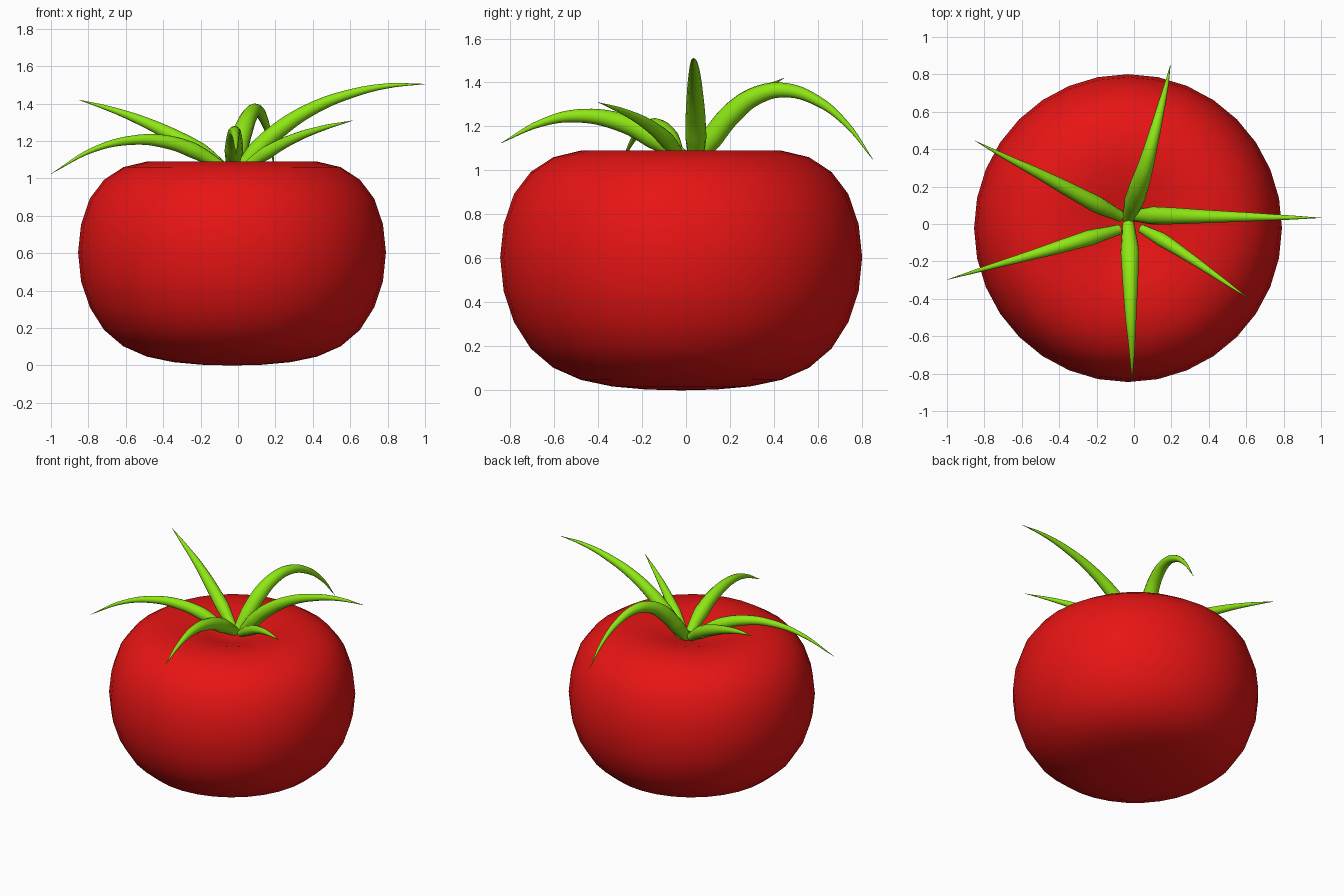
import bpy, bmesh, math

if "Cube" in bpy.data.objects:
    bpy.data.objects.remove(bpy.data.objects["Cube"])


def material(name, color):
    m = bpy.data.materials.new(name)
    m.diffuse_color = (*color, 1)
    m.use_nodes = True
    m.node_tree.nodes["Principled BSDF"].inputs["Base Color"].default_value = m.diffuse_color
    return m


red = material("red_skin", (0.8, 0.007, 0.007))
green = material("green_leaf", (0.27, 0.8, 0.007))

# Fruit: (radius, height) profile spun into a squat body with a dimpled top
CX, CY = -0.032, -0.022
profile = [(0, 0), (0.16, 0.004), (0.315, 0.018), (0.457, 0.048), (0.582, 0.103),
           (0.684, 0.19), (0.76, 0.31), (0.807, 0.45), (0.823, 0.605), (0.807, 0.755),
           (0.76, 0.893), (0.684, 0.993), (0.582, 1.06), (0.457, 1.09), (0.315, 1.088),
           (0.16, 1.045), (0, 1.0)]
bm = bmesh.new()
verts = [bm.verts.new((CX, CY + r, z)) for r, z in profile]
edges = [bm.edges.new(pair) for pair in zip(verts, verts[1:])]
bmesh.ops.spin(bm, geom=verts + edges, cent=(CX, CY, 0), axis=(0, 0, 1),
               angle=math.tau, steps=32)
bmesh.ops.remove_doubles(bm, verts=bm.verts, dist=1e-4)
bmesh.ops.recalc_face_normals(bm, faces=bm.faces)
for f in bm.faces:
    f.smooth = True
mesh = bpy.data.meshes.new("fruit")
bm.to_mesh(mesh)
bm.free()
mesh.materials.append(red)
bpy.context.collection.objects.link(bpy.data.objects.new("fruit", mesh))


# Leaves: tapered round tubes along arching paths
def leaf(name, thickness, points):
    cu = bpy.data.curves.new(name, 'CURVE')
    cu.dimensions = '3D'
    cu.bevel_depth = thickness
    cu.bevel_resolution = 4
    cu.resolution_u = 6
    cu.use_fill_caps = True
    sp = cu.splines.new('BEZIER')
    sp.bezier_points.add(len(points) - 1)
    for i, (bp, co) in enumerate(zip(sp.bezier_points, points)):
        t = i / (len(points) - 1)
        bp.co = co
        bp.handle_left_type = bp.handle_right_type = 'AUTO'
        bp.radius = 0.65 if i == 0 else max(0.02, min(1, 1.3 * (1 - t) ** 0.85))
    cu.materials.append(green)
    ob = bpy.data.objects.new(name, cu)
    bpy.context.collection.objects.link(ob)
    bpy.ops.object.select_all(action='DESELECT')
    ob.select_set(True)
    bpy.context.view_layer.objects.active = ob
    bpy.ops.object.convert(target='MESH')
    bpy.ops.object.shade_smooth_by_angle(angle=math.radians(50))


leaf("leaf_right", 0.048, [(0.0, 0.045, 1.03), (0.1, 0.045, 1.15), (0.22, 0.043, 1.26),
     (0.4, 0.04, 1.375), (0.6, 0.038, 1.452), (0.8, 0.035, 1.495), (1.0, 0.033, 1.505)])
leaf("leaf_back", 0.052, [(-0.03, 0.03, 1.03), (0.0, 0.12, 1.15), (0.03, 0.21, 1.26),
     (0.065, 0.32, 1.34), (0.1, 0.45, 1.365), (0.138, 0.6, 1.315), (0.17, 0.73, 1.21),
     (0.195, 0.85, 1.05)])
leaf("leaf_front", 0.05, [(-0.03, 0.0, 1.05), (-0.022, -0.15, 1.15), (-0.02, -0.3, 1.22),
     (-0.017, -0.5, 1.248), (-0.012, -0.66, 1.215), (-0.01, -0.84, 1.125)])
leaf("leaf_left_front", 0.042, [(-0.08, -0.03, 1.06), (-0.24, -0.075, 1.15),
     (-0.39, -0.12, 1.197), (-0.56, -0.17, 1.205), (-0.77, -0.23, 1.155),
     (-1.0, -0.298, 1.025)])
leaf("leaf_left_back", 0.045, [(-0.07, 0.04, 1.05), (-0.2, 0.105, 1.145),
     (-0.36, 0.19, 1.235), (-0.52, 0.275, 1.31), (-0.68, 0.355, 1.37), (-0.85, 0.445, 1.42)])
leaf("leaf_right_front", 0.037, [(0.04, -0.025, 1.06), (0.15, -0.085, 1.135),
     (0.29, -0.175, 1.21), (0.45, -0.285, 1.268), (0.615, -0.4, 1.31)])
